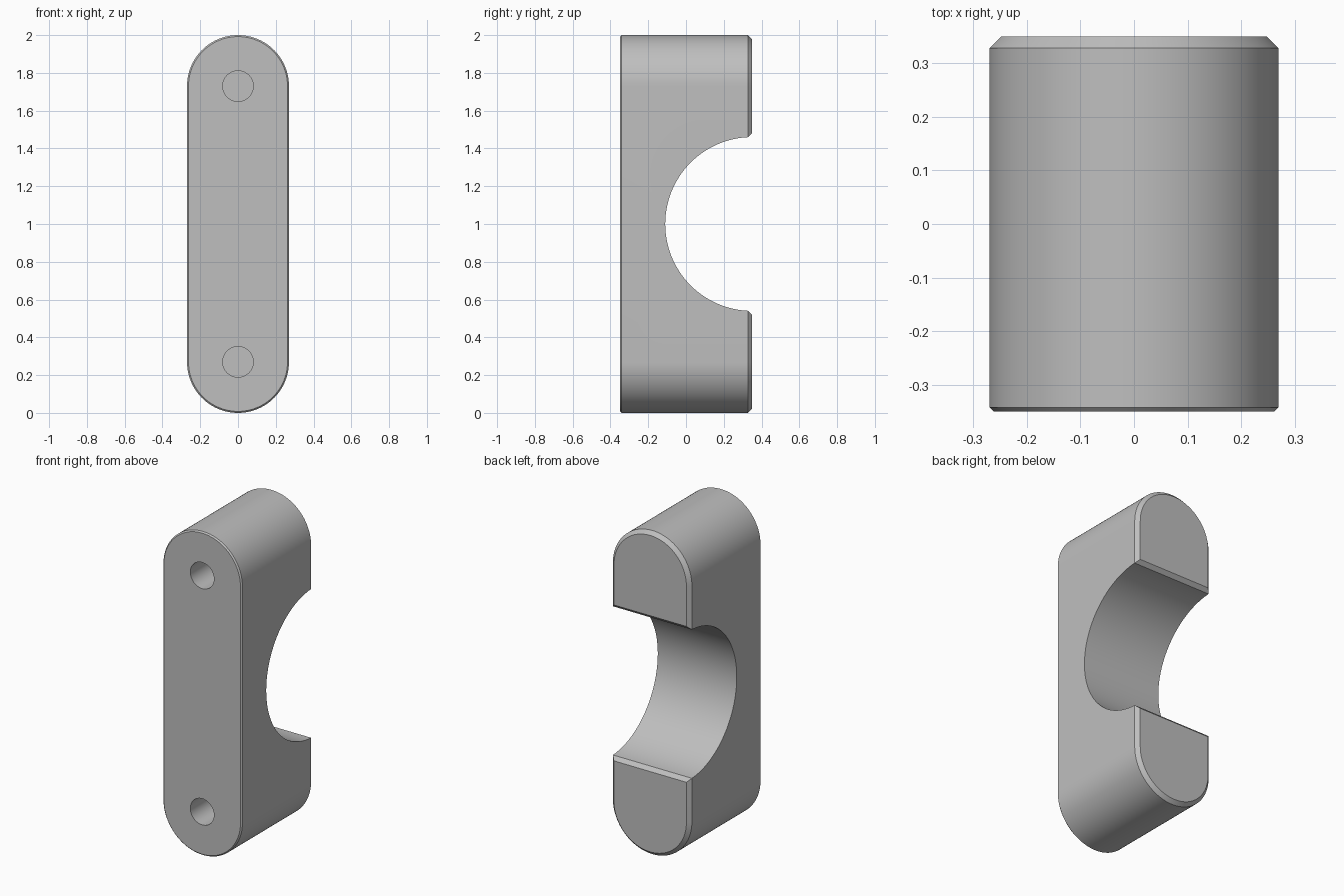
import bpy, bmesh
from math import sin, cos, pi, radians

cube = bpy.data.objects.get("Cube")
if cube:
    bpy.data.objects.remove(cube, do_unlink=True)

R, HALF_Y, Z_LOW, Z_HIGH = 0.27, 0.35, 0.27, 1.73
HOLE_R, HOLE_DEPTH = 0.081, 0.5
CUT_R, BACK_BEVEL, FRONT_BEVEL = 0.46, 0.022, 0.008

grey = bpy.data.materials.new("plain grey")
grey.use_nodes = True
colour = (0.52, 0.52, 0.52, 1)
grey.diffuse_color = colour
grey.node_tree.nodes["Principled BSDF"].inputs["Base Color"].default_value = colour


def loft(name, rings):
    """Closed solid through matching rings of points."""
    bm = bmesh.new()
    loops = [[bm.verts.new(p) for p in ring] for ring in rings]
    n = len(loops[0])
    for a, b in zip(loops, loops[1:]):
        for i in range(n):
            j = (i + 1) % n
            bm.faces.new((a[i], a[j], b[j], b[i]))
    bm.faces.new(loops[0])
    bm.faces.new(loops[-1])
    bmesh.ops.recalc_face_normals(bm, faces=bm.faces)
    mesh = bpy.data.meshes.new(name)
    bm.to_mesh(mesh)
    bm.free()
    mesh.materials.append(grey)
    obj = bpy.data.objects.new(name, mesh)
    bpy.context.collection.objects.link(obj)
    return obj


def slot_ring(y, r, steps=48):
    """Round-ended upright outline at depth y."""
    top = [(r * cos(pi * i / steps), y, Z_HIGH + r * sin(pi * i / steps)) for i in range(steps + 1)]
    return top + [(-x, y, Z_LOW + Z_HIGH - z) for x, y, z in top]


def circle_ring(y, z, r, steps=48):
    return [(r * cos(2 * pi * i / steps), y, z + r * sin(2 * pi * i / steps)) for i in range(steps)]


# Round-ended block with chamfered front and back rims
body = loft("clamp_body", [
    slot_ring(-HALF_Y, R - FRONT_BEVEL),
    slot_ring(-HALF_Y + FRONT_BEVEL, R),
    slot_ring(HALF_Y - BACK_BEVEL, R),
    slot_ring(HALF_Y, R - BACK_BEVEL)])

# Half-round saddle with flared lips, extruded across the block
arc = [(HALF_Y - CUT_R * cos(t), 1 + CUT_R * sin(t))
       for t in (radians(-87.26 + 174.52 * i / 72) for i in range(73))]
flare = CUT_R + 2 * BACK_BEVEL
profile = arc + [(HALF_Y + BACK_BEVEL, 1 + flare), (HALF_Y + BACK_BEVEL, 1 - flare)]
cutters = [loft("saddle_cutter", [[(x, y, z) for y, z in profile] for x in (-0.5, 0.5)])]

# Blind bolt holes in the front
for label, z in (("lower", Z_LOW), ("upper", Z_HIGH)):
    cutters.append(loft(label + "_hole_cutter", [
        circle_ring(-HALF_Y - 0.1, z, HOLE_R),
        circle_ring(-HALF_Y + HOLE_DEPTH, z, HOLE_R)]))

bpy.context.view_layer.objects.active = body
for cutter in cutters:
    mod = body.modifiers.new(cutter.name, 'BOOLEAN')
    mod.operation, mod.solver, mod.object = 'DIFFERENCE', 'EXACT', cutter
    bpy.ops.object.modifier_apply(modifier=mod.name)
    bpy.data.objects.remove(cutter, do_unlink=True)

bpy.ops.object.select_all(action='DESELECT')
body.select_set(True)
bpy.ops.object.shade_smooth_by_angle(angle=radians(25))
